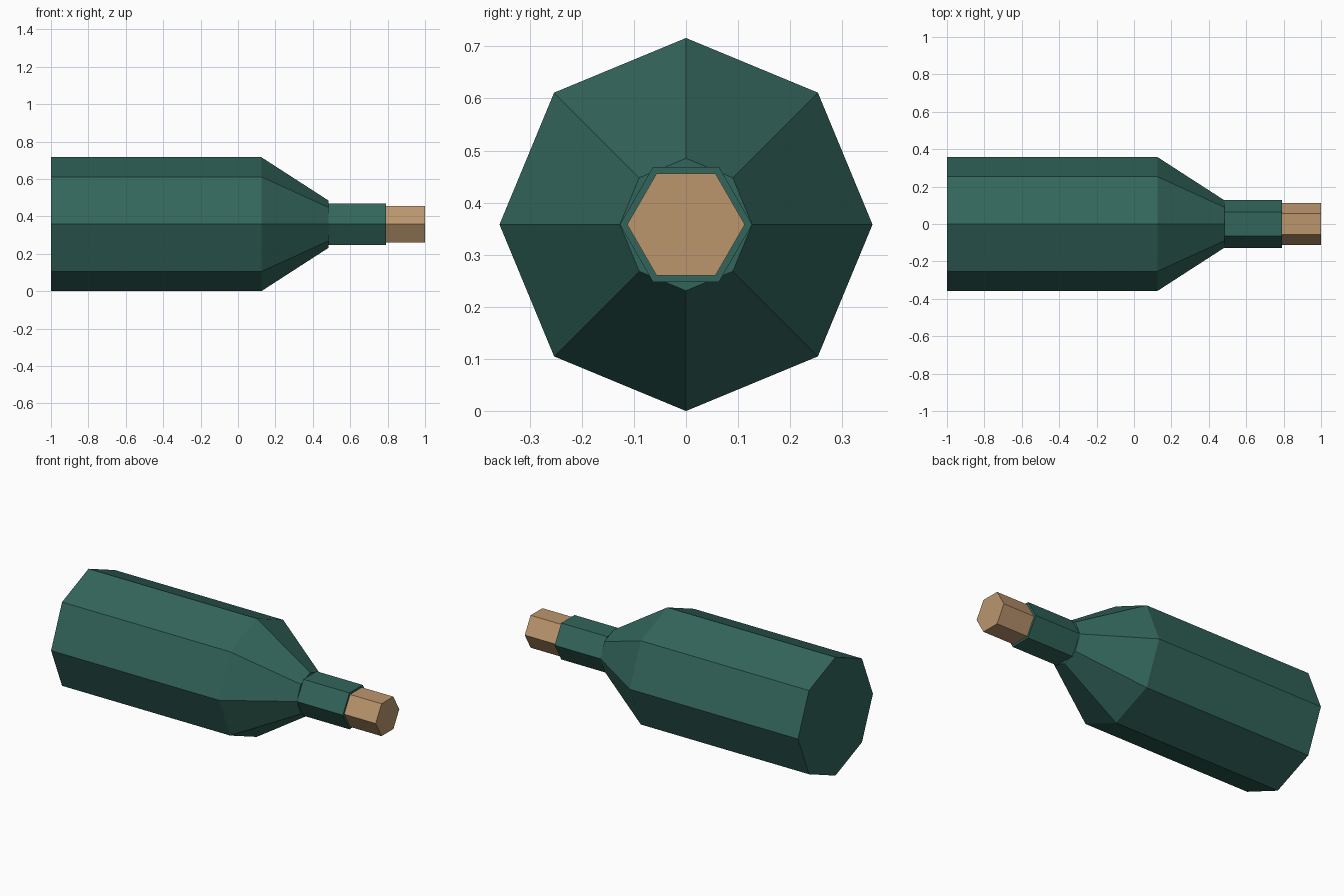
import bpy
import bmesh
from math import cos, sin, tau

cube = bpy.data.objects.get("Cube")
if cube:
    bpy.data.objects.remove(cube, do_unlink=True)

AXIS_Z = 0.358  # height of the bottle's long axis


def make_material(name, rgb):
    mat = bpy.data.materials.new(name)
    mat.use_nodes = True
    mat.diffuse_color = (*rgb, 1)
    mat.node_tree.nodes["Principled BSDF"].inputs["Base Color"].default_value = (*rgb, 1)
    return mat


def lathe_x(name, sides, profile, mat):
    """Closed faceted solid along x from (x, radius) stations."""
    bm = bmesh.new()
    rings = []
    for x, r in profile:
        rings.append([bm.verts.new((x, r * cos(tau * i / sides), r * sin(tau * i / sides)))
                      for i in range(sides)])
    for a, b in zip(rings, rings[1:]):
        for i in range(sides):
            j = (i + 1) % sides
            bm.faces.new((a[i], a[j], b[j], b[i]))
    bm.faces.new(rings[0])
    bm.faces.new(rings[-1])
    bmesh.ops.recalc_face_normals(bm, faces=bm.faces)
    mesh = bpy.data.meshes.new(name)
    bm.to_mesh(mesh)
    bm.free()
    mesh.materials.append(mat)
    obj = bpy.data.objects.new(name, mesh)
    obj.location.z = AXIS_Z
    bpy.context.collection.objects.link(obj)
    return obj


glass = make_material("dark green glass", (0.032, 0.130, 0.105))
cork = make_material("cork tan", (0.495, 0.305, 0.155))

# Octagonal body tapering into the shoulder
lathe_x("bottle_body", 8, [(-1, 0.358), (0.125, 0.358), (0.483, 0.127)], glass)
# Hexagonal neck
lathe_x("bottle_neck", 6, [(0.483, 0.127), (0.79, 0.127)], glass)
# Hexagonal stopper
lathe_x("cork_stopper", 6, [(0.79, 0.113), (1, 0.113)], cork)
